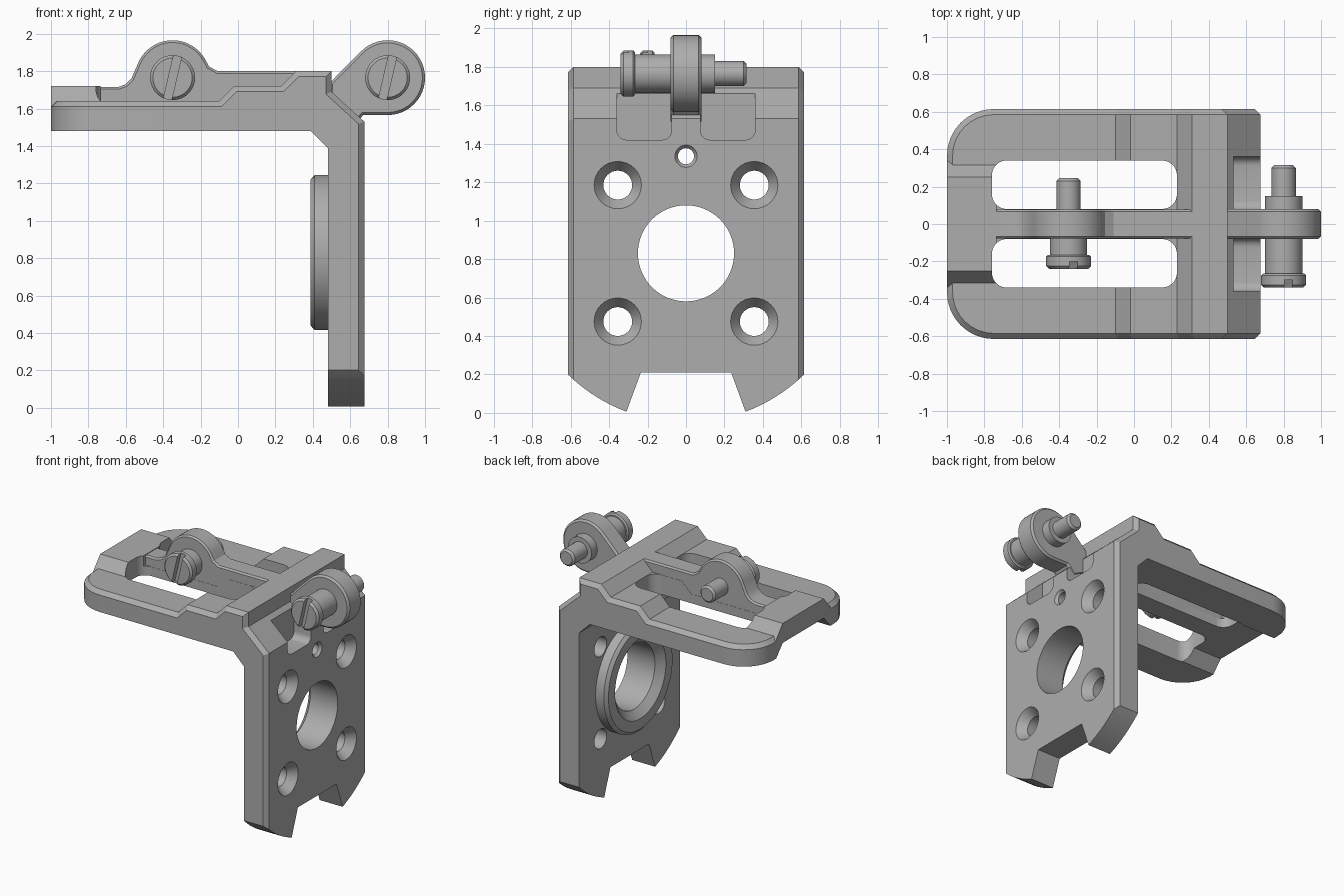
import bpy, bmesh, math
from mathutils import Matrix

if "Cube" in bpy.data.objects:
    bpy.data.objects.remove(bpy.data.objects["Cube"])

metal = bpy.data.materials.new("grey_metal")
metal.diffuse_color = (0.42, 0.42, 0.42, 1)
metal.use_nodes = True
metal.node_tree.nodes["Principled BSDF"].inputs["Base Color"].default_value = metal.diffuse_color


def finish(bm, name):
    bmesh.ops.recalc_face_normals(bm, faces=bm.faces[:])
    me = bpy.data.meshes.new(name)
    bm.to_mesh(me)
    bm.free()
    ob = bpy.data.objects.new(name, me)
    bpy.context.collection.objects.link(ob)
    me.materials.append(metal)
    return ob


def prism_bm(pts, plane, a, b):
    """Extrude a 2D profile from a to b along the axis missing from plane."""
    place = {"XZ": lambda u, v, t: (u, t, v),
             "YZ": lambda u, v, t: (t, u, v),
             "XY": lambda u, v, t: (u, v, t)}[plane]
    bm = bmesh.new()
    lo = [bm.verts.new(place(u, v, a)) for u, v in pts]
    hi = [bm.verts.new(place(u, v, b)) for u, v in pts]
    bm.faces.new(lo)
    bm.faces.new(hi)
    n = len(pts)
    for i in range(n):
        j = (i + 1) % n
        bm.faces.new((lo[i], lo[j], hi[j], hi[i]))
    bmesh.ops.recalc_face_normals(bm, faces=bm.faces[:])
    return bm


def prism(name, pts, plane, a, b, cap_bevel=0):
    bm = prism_bm(pts, plane, a, b)
    if cap_bevel:
        rim = [e for f in bm.faces if len(f.verts) == len(pts) for e in f.edges]
        bmesh.ops.bevel(bm, geom=rim, offset=cap_bevel, segments=1, affect='EDGES')
    return finish(bm, name)


def lathe(name, prof, axis, c, seg=48):
    """Solid of revolution from (radius, position) pairs along axis X or Y."""
    bm = bmesh.new()
    rings = []
    for r, t in prof:
        ring = []
        for i in range(seg):
            a = 2 * math.pi * i / seg
            u, v = r * math.cos(a), r * math.sin(a)
            p = (t, c[0] + u, c[1] + v) if axis == "X" else (c[0] + u, t, c[1] + v)
            ring.append(bm.verts.new(p))
        rings.append(ring)
    for p, q in zip(rings, rings[1:]):
        for i in range(seg):
            j = (i + 1) % seg
            bm.faces.new((p[i], p[j], q[j], q[i]))
    bm.faces.new(rings[0])
    bm.faces.new(rings[-1])
    return finish(bm, name)


def combine(ob, other, op):
    m = ob.modifiers.new("bool", 'BOOLEAN')
    m.operation, m.object, m.solver = op, other, 'EXACT'
    bpy.context.view_layer.objects.active = ob
    bpy.ops.object.modifier_apply(modifier=m.name)
    bpy.data.objects.remove(other, do_unlink=True)


def arc(cx, cz, r, a0, a1, n):
    return [(cx + r * math.cos(math.radians(a0 + (a1 - a0) * i / n)),
             cz + r * math.sin(math.radians(a0 + (a1 - a0) * i / n))) for i in range(n + 1)]


def rounded_rect(x0, x1, y0, y1, r):
    return (arc(x1 - r, y1 - r, r, 0, 90, 6) + arc(x0 + r, y1 - r, r, 90, 180, 6)
            + arc(x0 + r, y0 + r, r, 180, 270, 6) + arc(x1 - r, y0 + r, r, 270, 360, 6))


def smooth(ob):
    bpy.ops.object.select_all(action='DESELECT')
    ob.select_set(True)
    bpy.context.view_layer.objects.active = ob
    bpy.ops.object.shade_smooth_by_angle(angle=math.radians(25))


# L-shaped bracket body: arm, crossbar and upright plate in one profile
bm = prism_bm([(-1, 1.48), (0.39, 1.48), (0.48, 1.39), (0.48, 0), (0.675, 0), (0.675, 1.53),
               (0.5, 1.69), (0.5, 1.80), (0.31, 1.80), (0.23, 1.72), (-0.02, 1.72),
               (-0.1, 1.64), (-1, 1.64)], "XZ", -0.615, 0.615)
corners = [e for e in bm.edges if all(v.co.x < -0.99 for v in e.verts)
           and abs(e.verts[0].co.z - e.verts[1].co.z) > 0.1]
bmesh.ops.bevel(bm, geom=corners, offset=0.25, segments=8, profile=0.5, affect='EDGES')
bm.normal_update()


def is_side(n):
    return abs(n.z) < 0.1 and (abs(n.y) > 0.9 or n.x < -0.05)


def is_outer(n):
    return abs(n.y) < 0.1 and (n.z > 0.3 or n.x > 0.5)


rim = []
for e in bm.edges:
    n1, n2 = [f.normal for f in e.link_faces]
    if (is_side(n1) and is_outer(n2)) or (is_side(n2) and is_outer(n1)):
        rim.append(e)
bmesh.ops.bevel(bm, geom=rim, offset=0.03, segments=1, affect='EDGES')
body = finish(bm, "bracket_body")

# Underside channel, raised end pad
combine(body, prism("channel", [(-0.33, 1.4), (-0.33, 1.48), (-0.25, 1.57), (0.25, 1.57),
                                (0.33, 1.48), (0.33, 1.4)], "YZ", -1.1, 0.2), 'DIFFERENCE')
combine(body, prism("end_pad", [(-0.35, 1.60), (-0.25, 1.72), (0.25, 1.72), (0.35, 1.60)],
                    "YZ", -1.0, -0.735), 'UNION')

# Slots either side of the centre bar
for s in (-1, 1):
    y0, y1 = sorted((s * 0.08, s * 0.34))
    combine(body, prism("slot", rounded_rect(-0.76, 0.23, y0, y1, 0.08), "XY", 1.3, 1.9),
            'DIFFERENCE')

# Centre bar with rounded screw lug
bar = ([(-0.80, 1.59), (-0.80, 1.715), (-0.64, 1.715), (-0.60, 1.73), (-0.57, 1.76)]
       + arc(-0.35, 1.765, 0.2, 160, 30, 18)
       + [(-0.155, 1.825), (-0.11, 1.80), (0.36, 1.80), (0.36, 1.59)])
combine(body, prism("centre_bar", bar, "XZ", -0.0785, 0.0785, 0.012), 'UNION')

# Plate lower edge: curved corners and dovetail notch
for s in (-1, 1):
    a = [(s * u, v) for u, v in arc(0, 0.83, 0.88, -70, -40, 10)]
    combine(body, prism("corner_cut", a + [(s * 0.9, 0.2), (s * 0.9, -0.2), (s * 0.3, -0.2)],
                        "YZ", 0.3, 0.8), 'DIFFERENCE')
combine(body, prism("notch", [(-0.235, 0.21), (0.235, 0.21), (0.33, -0.05), (-0.33, -0.05)],
                    "YZ", 0.3, 0.8), 'DIFFERENCE')

# Pockets beside the hinge lug
for s in (-1, 1):
    y0, y1 = sorted((s * 0.075, s * 0.36))
    pocket = [(y0, 1.66)] + arc(y0 + 0.05, 1.47, 0.05, 180, 270, 5) \
        + arc(y1 - 0.05, 1.47, 0.05, 270, 360, 5) + [(y1, 1.66)]
    combine(body, prism("pocket", pocket, "YZ", 0.53, 0.8), 'DIFFERENCE')

# Hinge lug at the upper corner
lug = arc(0.8, 1.765, 0.2, 135, -90, 30) + [(0.67, 1.565), (0.61, 1.50), (0.49, 1.56), (0.49, 1.737)]
combine(body, prism("hinge_lug", lug, "XZ", -0.08, 0.08, 0.014), 'UNION')

# Round boss, main bore and screw holes
combine(body, lathe("boss", [(0.39, 0.388), (0.415, 0.41), (0.415, 0.5)], "X", (0, 0.83), 64), 'UNION')
combine(body, lathe("bore", [(0.32, 0.37), (0.31, 0.388), (0.25, 0.44), (0.25, 0.8)],
                    "X", (0, 0.83), 64), 'DIFFERENCE')
for y in (-0.355, 0.355):
    for z in (0.475, 1.185):
        combine(body, lathe("hole", [(0.075, 0.4), (0.075, 0.61), (0.123, 0.675), (0.135, 0.69)],
                            "X", (y, z), 32), 'DIFFERENCE')
combine(body, lathe("small_hole", [(0.042, 0.4), (0.042, 0.655), (0.058, 0.675), (0.07, 0.69)],
                    "X", (0, 1.335), 24), 'DIFFERENCE')
smooth(body)


# Slotted screws through both lugs
def screw(name, x, head, shank_end, tip):
    c = (x, 1.765)
    ob = lathe(name, [(0.105, head), (0.12, head + 0.015), (0.12, head + 0.065),
                      (0.11, head + 0.075), (0.1, head + 0.075), (0.1, shank_end),
                      (0.065, shank_end), (0.065, tip - 0.015), (0.05, tip)], "Y", c)
    w = 0.022
    cut = prism("screw_slot", [(-w, -0.2), (w, -0.2), (w, 0.2), (-w, 0.2)], "XZ",
                head - 0.1, head + 0.04)
    cut.data.transform(Matrix.Translation((x, 0, 1.765)) @ Matrix.Rotation(math.radians(13), 4, 'Y'))
    combine(ob, cut, 'DIFFERENCE')
    smooth(ob)


screw("arm_screw", -0.35, -0.24, 0.06, 0.245)
screw("hinge_screw", 0.80, -0.34, 0.15, 0.315)
